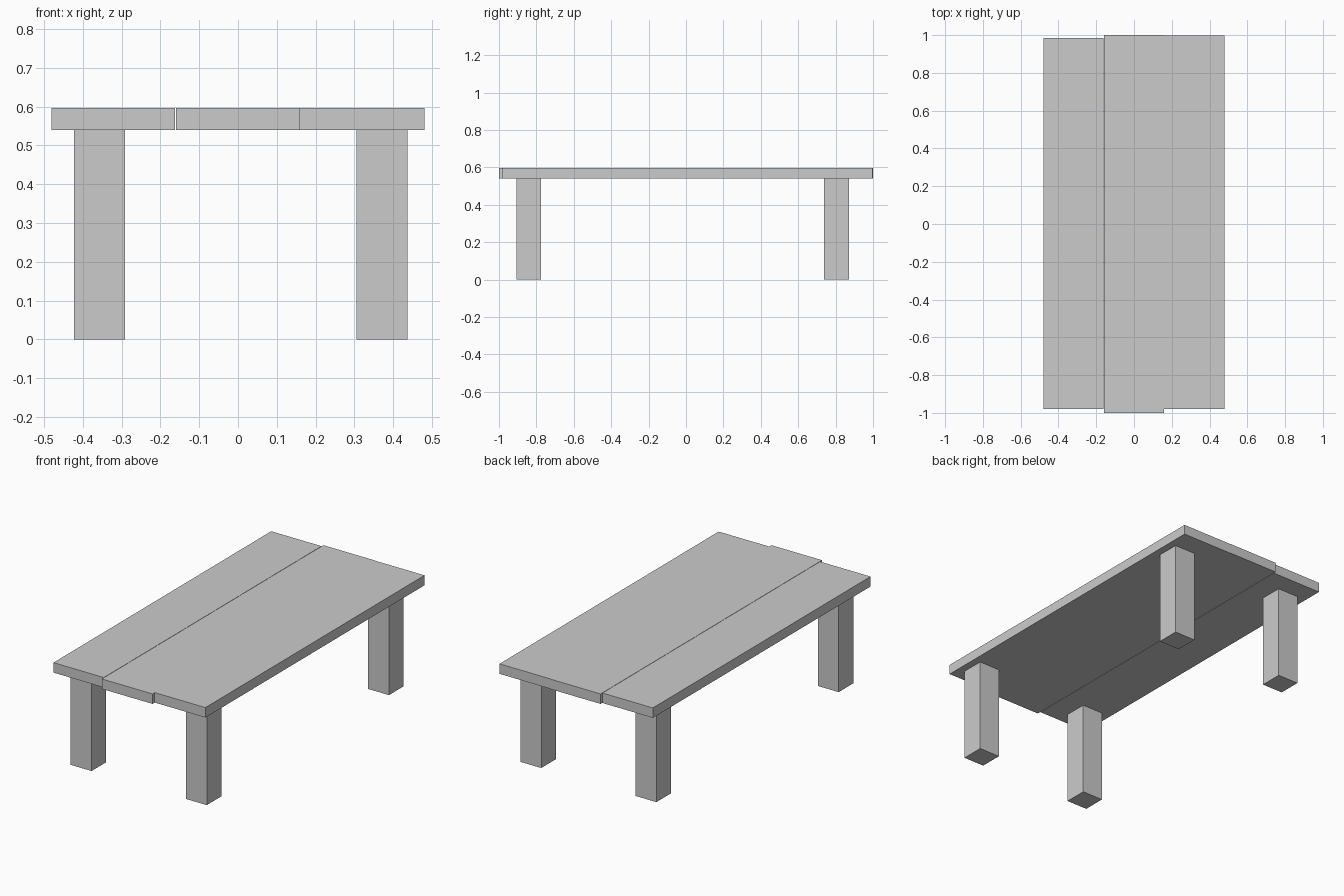
import bpy

cube = bpy.data.objects.get("Cube")
if cube:
    bpy.data.objects.remove(cube, do_unlink=True)

# Single plain grey
grey = bpy.data.materials.new("plain grey")
grey.use_nodes = True
grey.diffuse_color = (0.6, 0.6, 0.6, 1)
grey.node_tree.nodes["Principled BSDF"].inputs["Base Color"].default_value = (0.6, 0.6, 0.6, 1)


def box(name, low, high):
    """Flat-faced box between two opposite corners."""
    centre = [(a + b) / 2 for a, b in zip(low, high)]
    bpy.ops.mesh.primitive_cube_add(size=1, location=centre)
    ob = bpy.context.object
    ob.name = name
    ob.scale = [b - a for a, b in zip(low, high)]
    bpy.ops.object.transform_apply(location=False, rotation=False, scale=True)
    ob.data.materials.append(grey)
    return ob


UNDERSIDE, TOP = 0.54, 0.597
LEG = 0.132

# Three planks of slightly uneven length
planks = {
    "right_plank": (-0.48, -0.162, -0.98, 0.985),
    "middle_plank": (-0.16, 0.16, -1.0, 1.0),
    "left_plank": (0.16, 0.48, -0.98, 0.998),
}
for name, (x0, x1, y0, y1) in planks.items():
    box(name, (x0, y0, UNDERSIDE), (x1, y1, TOP))

# Four square legs
for side, x in (("right", -0.357), ("left", 0.371)):
    for end, y in (("front", -0.84), ("back", 0.805)):
        box(f"{end}_{side}_leg",
            (x - LEG / 2, y - LEG / 2, 0),
            (x + LEG / 2, y + LEG / 2, UNDERSIDE))
